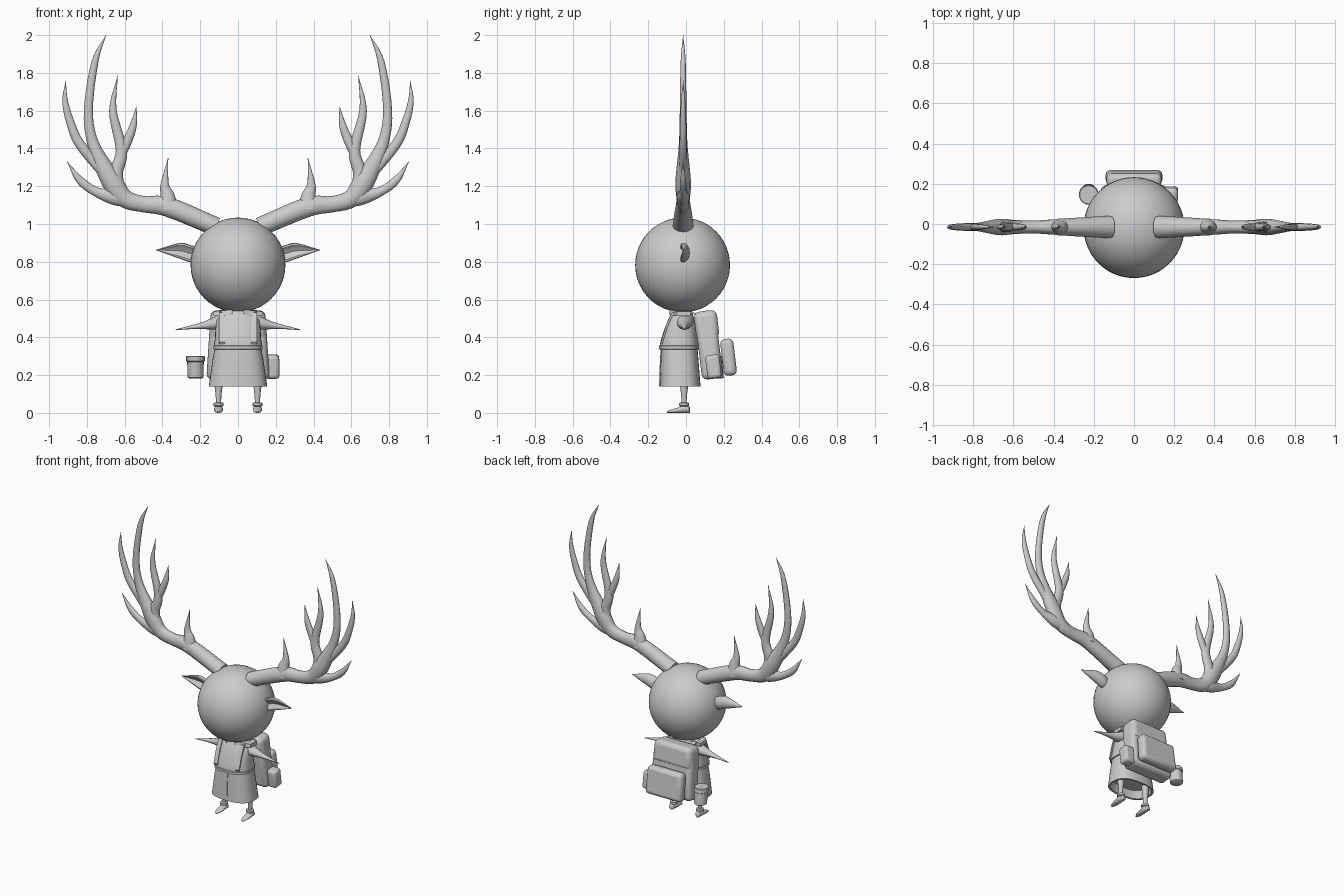
import bpy, bmesh, math
from mathutils import Vector, Matrix

if "Cube" in bpy.data.objects:
    bpy.data.objects.remove(bpy.data.objects["Cube"])

grey = bpy.data.materials.new("plain grey")
grey.diffuse_color = (0.6, 0.6, 0.6, 1)
grey.use_nodes = True
grey.node_tree.nodes["Principled BSDF"].inputs["Base Color"].default_value = grey.diffuse_color


def finish(ob, angle=40):
    ob.data.materials.append(grey)
    bpy.ops.object.select_all(action='DESELECT')
    ob.select_set(True)
    bpy.context.view_layer.objects.active = ob
    bpy.ops.object.shade_smooth_by_angle(angle=math.radians(angle))
    return ob


def loft(name, rings, angle=40):
    """Skin a stack of equal-sized point rings and cap both ends."""
    bm = bmesh.new()
    rows = [[bm.verts.new(p) for p in ring] for ring in rings]
    n = len(rows[0])
    for a, b in zip(rows, rows[1:]):
        for i in range(n):
            bm.faces.new((a[i], a[(i + 1) % n], b[(i + 1) % n], b[i]))
    bm.faces.new(rows[0])
    bm.faces.new(rows[-1])
    bmesh.ops.recalc_face_normals(bm, faces=bm.faces)
    me = bpy.data.meshes.new(name)
    bm.to_mesh(me)
    bm.free()
    ob = bpy.data.objects.new(name, me)
    bpy.context.collection.objects.link(ob)
    return finish(ob, angle)


def resample(pts, k=5):
    """Smooth curve through control tuples."""
    pts = [Vector(p) for p in pts]
    ext = [pts[0] * 2 - pts[1]] + pts + [pts[-1] * 2 - pts[-2]]
    out = []
    for i in range(1, len(ext) - 2):
        a, b, c, d = ext[i - 1:i + 3]
        for j in range(k):
            t = j / k
            out.append(0.5 * (2 * b + (c - a) * t + (2 * a - 5 * b + 4 * c - d) * t * t
                              + (3 * b - a - 3 * c + d) * t ** 3))
    return out + [pts[-1]]


def tube(name, pts, side, depth, y=-0.015, n=12):
    """Tapered limb in the xz plane; control = (x, z, radius), depth(x, r) gives the y radius."""
    p = resample(pts)
    rings = []
    for i, q in enumerate(p):
        d = p[min(i + 1, len(p) - 1)] - p[max(i - 1, 0)]
        t = Vector((d.x, d.y)).normalized()
        r = max(q.z, 0.001)
        ring = []
        for j in range(n):
            a = 2 * math.pi * j / n
            u = r * math.cos(a)
            ring.append((side * (q.x - t.y * u), y + depth(q.x, r) * math.sin(a), q.y + t.x * u))
        rings.append(ring)
    return loft(name, rings)


def circle(x, y, z, r, n=16):
    return [(x + r * math.cos(2 * math.pi * i / n), y + r * math.sin(2 * math.pi * i / n), z) for i in range(n)]


def oval(z, hx, front, back, e=2.6):
    """Rounded-rectangle ring at height z."""
    cy, hy = (front + back) / 2, (back - front) / 2
    f = lambda v: math.copysign(abs(v) ** (2 / e), v)
    return [(hx * f(x), cy + hy * f(y), z) for x, y, _ in circle(0, 0, 0, 1, 32)]


def box(name, loc, size, bevel, taper, tilt=0.12):
    """Bevelled box tilted about x, its top scaled in x by taper."""
    bpy.ops.mesh.primitive_cube_add(size=1)
    ob = bpy.context.object
    ob.name = name
    for v in ob.data.vertices:
        s = taper if v.co.z > 0 else 1
        v.co = (v.co.x * size[0] * s, v.co.y * size[1], v.co.z * size[2])
    ob.matrix_world = Matrix.Translation(loc) @ Matrix.Rotation(tilt, 4, 'X')
    m = ob.modifiers.new("round", 'BEVEL')
    m.width, m.segments = bevel, 3
    return finish(ob)


# Head
bpy.ops.mesh.primitive_uv_sphere_add(segments=48, ring_count=24, radius=0.251, location=(0, -0.018, 0.783))
bpy.context.object.name = "head"
finish(bpy.context.object)


def antler_depth(x, r):
    return r * 0.74 + min(r, 0.05) * 0.55 * max(0, 1 - x / 0.4)


for s, tag in ((-1, "left"), (1, "right")):
    # Antler: main beam, then its tines
    def branch(part, *pts):
        tube(f"{tag}_antler_{part}", pts, s, antler_depth)

    branch("beam", (.115, .985, .05), (.37, 1.09, .052), (.5, 1.105, .043), (.6, 1.135, .048),
           (.67, 1.23, .055), (.765, 1.42, .031), (.792, 1.6, .024), (.757, 1.86, .018), (.698, 2, 0))
    branch("low_tine", (.57, 1.12, .035), (.66, 1.145, .042), (.75, 1.17, .025), (.835, 1.23, .021), (.905, 1.33, 0))
    branch("outer_tine", (.70, 1.26, .03), (.835, 1.42, .026), (.885, 1.53, .022), (.915, 1.65, .015), (.912, 1.76, 0))
    branch("inner_tine", (.63, 1.17, .035), (.645, 1.27, .036), (.617, 1.39, .03), (.662, 1.6, .02), (.637, 1.785, 0))
    branch("inner_fork", (.625, 1.36, .025), (.59, 1.43, .025), (.555, 1.52, .019), (.537, 1.625, 0))
    branch("brow_tine", (.37, 1.08, .055), (.374, 1.15, .038), (.388, 1.21, .022), (.37, 1.35, 0))

    # Ear: leaf with a hollow front
    rings = []
    for x, z, r in resample([(.20, .838, .03), (.25, .843, .043), (.31, .858, .039), (.435, .862, .001)]):
        ring = []
        for _, w, _ in circle(0, 0, 0, 1):
            ring.append((w if w > 0 else w + 1.25 * w ** 4))
        rings.append([(s * x, -.015 + r * .8 * y, z + r * 1.05 * c[0])
                      for y, c in zip(ring, circle(0, 0, 0, 1))])
    loft(f"{tag}_ear", rings)

    # Sleeve tapering to a pointed hand
    tube(f"{tag}_arm", [(.06, .49, .04), (.12, .474, .034), (.18, .463, .02), (.25, .453, .01), (.33, .44, .002)],
         s, lambda x, r: r * 1.15, y=-.008)

    # Leg, boot cuff and shoe
    lx = .103 * s
    loft(f"{tag}_leg", [circle(lx, -.01, z, r) for z, r in ((.2, .024), (.14, .021), (.1, .016), (.04, .012))])
    loft(f"{tag}_boot_cuff", [circle(lx, -.01, z, r) for z, r in
                              ((.035, .022), (.038, .026), (.052, .026), (.055, .02))])
    loft(f"{tag}_shoe", [[(lx + w * c, y, h / 2 * (1 + v)) for c, v, _ in circle(0, 0, 0, 1)]
                         for y, w, h in ((.022, .01, .028), (.015, .02, .036), (-.015, .023, .042),
                                         (-.045, .023, .027), (-.08, .019, .017), (-.1, .006, .008))])

    # Shoulder strap and pointed collar corner
    loft(f"{tag}_shoulder_strap", [[(s * .07, y, z + .006), (s * .1, y, z + .006),
                                    (s * .1, y + .006, z - .006), (s * .07, y + .006, z - .006)]
                                   for y, z in ((.06, .52), (0, .538), (-.075, .525), (-.105, .46), (-.132, .37))])
    loft(f"{tag}_collar", [[(s * x, y0, z + .012), (s * x, .025, z + .012), (s * x, .025, z - .012),
                            (s * x, y0 - .006, z - .012)] for x, y0, z in ((.03, -.085, .535), (.13, -.045, .524))])

# Coat: bodice, flared skirt with hollow hem, belt
loft("bodice", [oval(*r) for r in ((.33, .118, -.128, .058), (.345, .128, -.139, .066), (.362, .128, -.138, .066),
                                   (.39, .122, -.132, .062), (.44, .12, -.116, .056), (.49, .114, -.096, .045),
                                   (.525, .09, -.08, .035), (.55, .06, -.065, .025))])
loft("skirt", [oval(*r) for r in ((.19, .12, -.11, .05), (.142, .142, -.128, .064), (.14, .155, -.14, .077),
                                  (.28, .135, -.134, .066), (.35, .122, -.13, .06))])
loft("belt", [oval(z, .122 + d, -.134 - d, .061 + d)
              for z, d in ((.335, 0), (.338, .009), (.355, .009), (.358, 0))])

# Front placket
loft("placket", [[(-.03, y, z), (.012, y, z), (.012, y + .008, z), (-.03, y + .008, z)]
                 for y, z in ((-.143, .142), (-.138, .28), (-.134, .34))])

# Backpack with flap and pockets
box("backpack", (0, .12, .36), (.335, .112, .362), .03, .86)
box("backpack_flap", (0, .109, .465), (.302, .122, .15), .03, .95)
box("backpack_pocket", (0, .225, .295), (.285, .07, .195), .025, .95)
box("side_pocket", (.18, .145, .245), (.08, .075, .125), .018, .95)

# Hanging cup on the other side
loft("cup", [circle(-.225, .152 - (z - .24) * .12, z, r, 20)
             for z, r in ((.183, .034), (.188, .042), (.27, .044), (.274, .049), (.298, .049), (.302, .045))])
